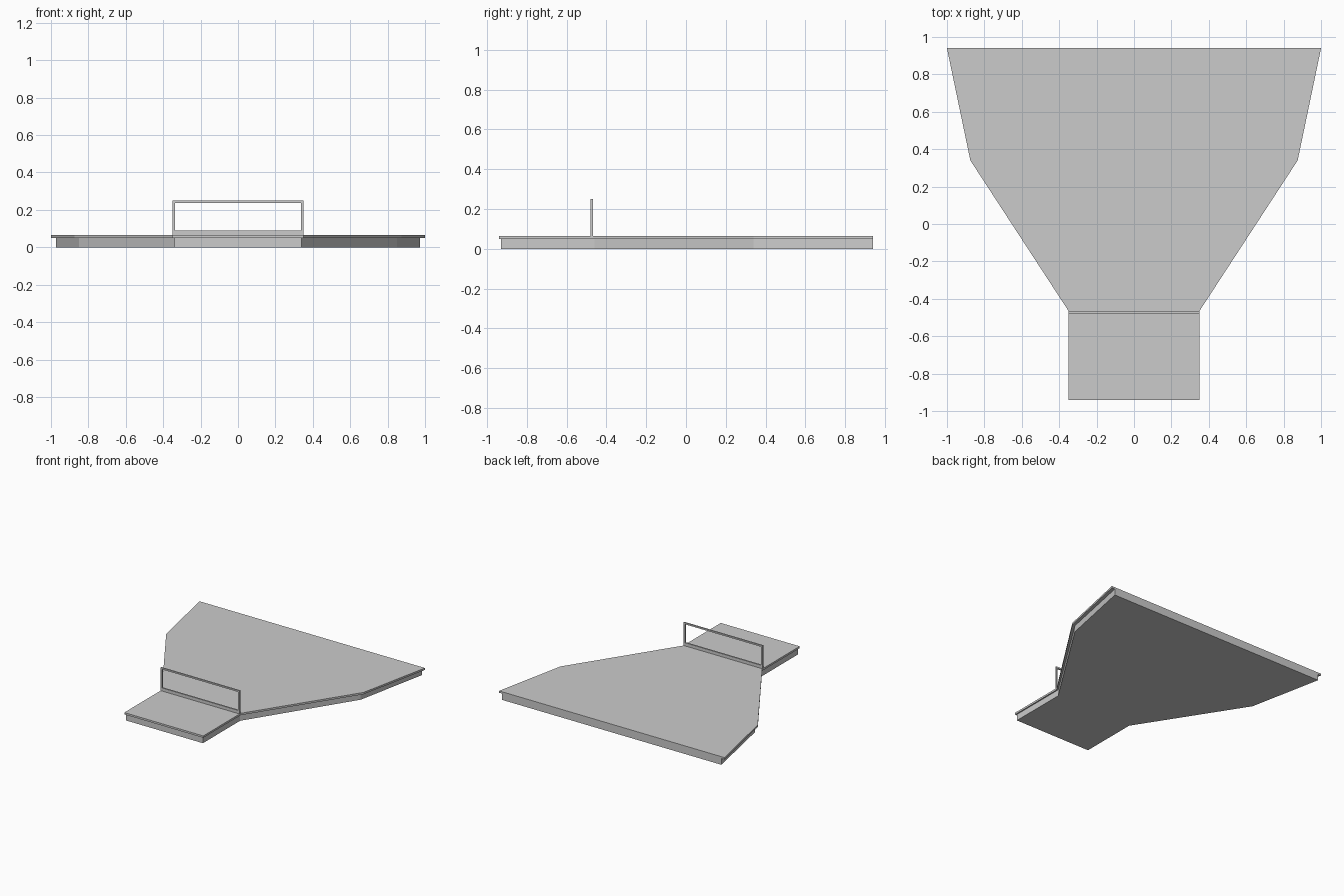
import bpy, bmesh

if "Cube" in bpy.data.objects:
    bpy.data.objects.remove(bpy.data.objects["Cube"])


def make_prism(name, half, z0, z1):
    """Extrude a left/right symmetric outline given by its right half."""
    pts = half + [(-x, y) for x, y in reversed(half)]
    bm = bmesh.new()
    face = bm.faces.new([bm.verts.new((x, y, z0)) for x, y in pts])
    out = bmesh.ops.extrude_face_region(bm, geom=[face])
    top = [v for v in out["geom"] if isinstance(v, bmesh.types.BMVert)]
    bmesh.ops.translate(bm, verts=top, vec=(0, 0, z1 - z0))
    bmesh.ops.recalc_face_normals(bm, faces=bm.faces)
    mesh = bpy.data.meshes.new(name)
    bm.to_mesh(mesh)
    bm.free()
    obj = bpy.data.objects.new(name, mesh)
    bpy.context.collection.objects.link(obj)
    return obj


# Stage base, set in under the deck at the sides and front
make_prism("stage_base", [(0.34, -0.93), (0.34, -0.46), (0.85, 0.34), (0.972, 0.94)], 0, 0.05)

# Overhanging deck
make_prism("stage_deck", [(0.35, -0.94), (0.35, -0.465), (0.875, 0.34), (1.0, 0.94)], 0.05, 0.065)

# Railing frame across the neck: cut the opening out of one panel outline
outer = [(-0.35, 0.065), (0.35, 0.065), (0.35, 0.25), (-0.35, 0.25)]
inner = [(-0.337, 0.09), (0.337, 0.09), (0.337, 0.238), (-0.337, 0.238)]
bm = bmesh.new()
rings = [[bm.verts.new((x, y, z)) for x, z in loop]
         for loop, y in ((outer, -0.48), (inner, -0.48), (inner, -0.468), (outer, -0.468))]
for k in range(4):
    a, b = rings[k], rings[(k + 1) % 4]
    for i in range(4):
        j = (i + 1) % 4
        bm.faces.new((a[i], a[j], b[j], b[i]))
bmesh.ops.recalc_face_normals(bm, faces=bm.faces)
mesh = bpy.data.meshes.new("railing_frame")
bm.to_mesh(mesh)
bm.free()
bpy.context.collection.objects.link(bpy.data.objects.new("railing_frame", mesh))
